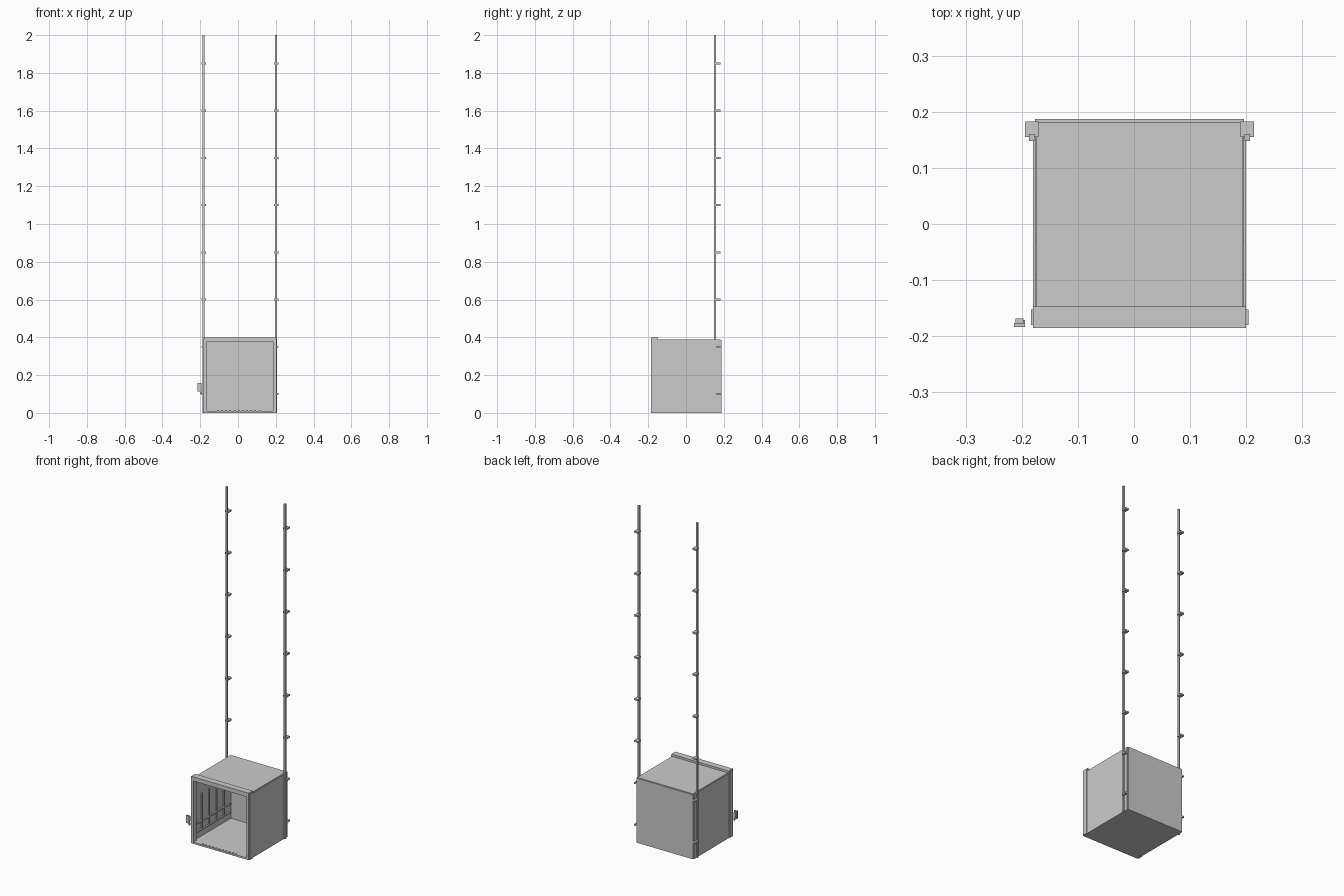
import bpy, bmesh, math
from mathutils import Matrix, Vector

if "Cube" in bpy.data.objects:
    bpy.data.objects.remove(bpy.data.objects["Cube"])


def material(name, v):
    m = bpy.data.materials.new(name)
    m.diffuse_color = (v, v, v, 1)
    m.use_nodes = True
    m.node_tree.nodes["Principled BSDF"].inputs["Base Color"].default_value = m.diffuse_color
    return m


GREY = material("light grey", 0.6)
CX = 0.01  # middle of the cabinet in x


def boxes(name, items):
    """One object from several (x0, x1, y0, y1, z0, z1) boxes."""
    bm = bmesh.new()
    for x0, x1, y0, y1, z0, z1 in items:
        size = Vector((x1 - x0, y1 - y0, z1 - z0))
        mid = Vector(((x0 + x1) / 2, (y0 + y1) / 2, (z0 + z1) / 2))
        bmesh.ops.create_cube(bm, size=1, matrix=Matrix.Translation(mid) @ Matrix.Diagonal((*size, 1)))
    return finish(name, bm)


def finish(name, bm):
    me = bpy.data.meshes.new(name)
    bm.to_mesh(me)
    bm.free()
    me.materials.append(GREY)
    ob = bpy.data.objects.new(name, me)
    bpy.context.collection.objects.link(ob)
    return ob


def both(b):
    """A box and its mirror image about the cabinet middle."""
    return [b, (2 * CX - b[1], 2 * CX - b[0], *b[2:])]


# Cabinet panels
boxes("side_panels", both((-0.18, -0.175, -0.15, 0.182, 0, 0.385)))
boxes("top_panel", [(-0.174, 0.194, -0.15, 0.182, 0.379, 0.388)])
boxes("floor_panel", [(-0.175, 0.195, -0.15, 0.182, 0.0, 0.01)])
boxes("back_panel", [(-0.176, 0.196, 0.182, 0.187, 0.0, 0.385)])

# Front frame around the opening
boxes("front_posts", both((-0.18, -0.166, -0.185, -0.155, 0, 0.375)))
boxes("front_top_bar", [(-0.18, 0.20, -0.185, -0.147, 0.375, 0.40)])
boxes("front_sill", [(-0.166, 0.186, -0.185, -0.15, 0.0, 0.01)])
boxes("side_trims", both((-0.184, -0.18, -0.18, -0.152, 0.0, 0.395)))

# Small teeth along the front sill
boxes("sill_teeth", [(-0.11 + i * 0.022, -0.102 + i * 0.022, -0.184, -0.176, 0.01, 0.014)
                     for i in range(11)])

# Inner ladder of ribs on the side walls
ribs = []
for i in range(4):
    y = -0.10 + i * 0.07
    ribs += both((-0.175, -0.169, y, y + 0.009, 0.05, 0.27))
for z in (0.05, 0.10):
    ribs += both((-0.175, -0.166, -0.14, 0.17, z, z + 0.007))
boxes("inner_ribs", ribs)

# Tall rails at the back corners
boxes("rails", both((-0.187, -0.177, 0.148, 0.160, 0.0, 2.0)))

# Clips holding the rails
clips = []
for i in range(8):
    z = 0.10 + i * 0.25
    clips += both((-0.194, -0.170, 0.155, 0.183, z - 0.005, z + 0.005))
boxes("rail_clips", clips)

# Latch beside the front left post
boxes("latch", [(-0.214, -0.194, -0.184, -0.176, 0.112, 0.158),
                (-0.211, -0.197, -0.176, -0.168, 0.118, 0.152),
                (-0.200, -0.194, -0.182, -0.171, 0.100, 0.115)])
